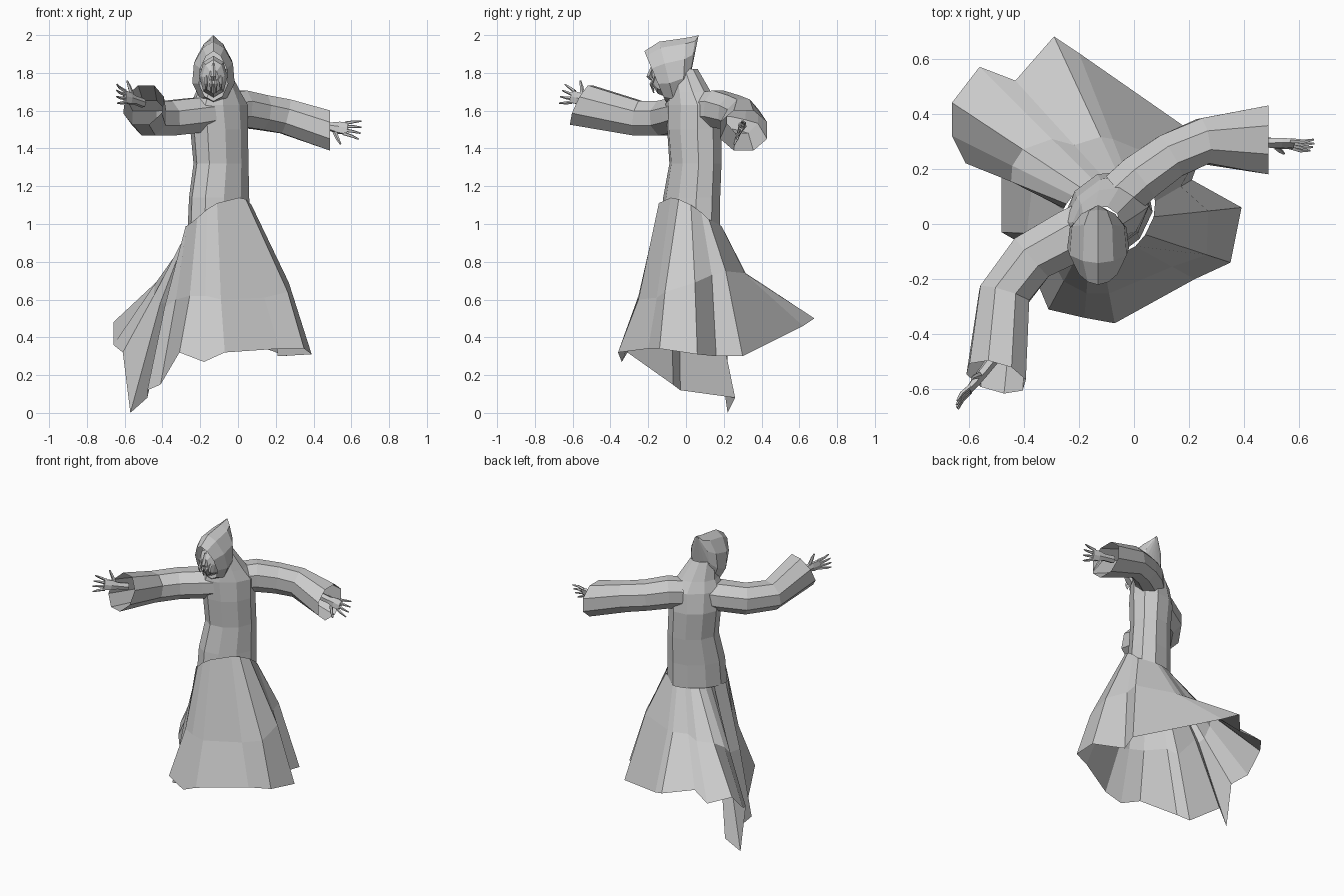
import bpy, bmesh, math
from mathutils import Vector

cube = bpy.data.objects.get("Cube")
if cube:
    bpy.data.objects.remove(cube)

grey = bpy.data.materials.new("plain grey")
grey.use_nodes = True
grey.diffuse_color = (0.6, 0.6, 0.6, 1)
grey.node_tree.nodes["Principled BSDF"].inputs["Base Color"].default_value = (0.6, 0.6, 0.6, 1)


def loft(name, rings, cap_start=False, cap_end=False):
    """Skin a list of equal-length closed rings with flat quads."""
    bm = bmesh.new()
    rows = [[bm.verts.new(p) for p in ring] for ring in rings]
    n = len(rows[0])
    for a, b in zip(rows, rows[1:]):
        for i in range(n):
            j = (i + 1) % n
            bm.faces.new((a[i], a[j], b[j], b[i]))
    if cap_start:
        bm.faces.new(rows[0][::-1])
    if cap_end:
        bm.faces.new(rows[-1])
    bmesh.ops.recalc_face_normals(bm, faces=bm.faces)
    mesh = bpy.data.meshes.new(name)
    bm.to_mesh(mesh)
    bm.free()
    mesh.materials.append(grey)
    obj = bpy.data.objects.new(name, mesh)
    bpy.context.collection.objects.link(obj)
    return obj


TWIST = math.radians(40)


def body_point(cx, cy, z, a, b, angle):
    """Point on the turned oval cross-section of the body."""
    t = angle - TWIST
    u, v = a * math.cos(t), b * math.sin(t)
    c, s = math.cos(TWIST), math.sin(TWIST)
    return Vector((cx + u * c - v * s, cy + u * s + v * c, z))


def tube(name, stations, sides=8, capped=False, end_axis=None):
    """Sleeve or finger: stations are (centre, half width, half height)."""
    pts = [Vector(s[0]) for s in stations]
    last = len(pts) - 1
    rings = []
    for i, (_, w, h) in enumerate(stations):
        along = (pts[min(i + 1, last)] - pts[max(i - 1, 0)]).normalized()
        if end_axis and i == last:
            along = Vector(end_axis).normalized()
        side = along.cross(Vector((0, 0, 1))).normalized()
        up = side.cross(along)
        rings.append([pts[i] + side * w * math.cos(t) + up * h * math.sin(t)
                      for t in (math.tau * (k + .5) / sides for k in range(sides))])
    return loft(name, rings, capped, capped)


# Torso and collar
torso = [(0.95, -.10, .02, .188, .138), (1.14, -.10, .03, .18, .13), (1.32, -.09, .05, .16, .125),
         (1.50, -.10, .045, .165, .135), (1.63, -.10, .035, .175, .12), (1.70, -.105, .02, .13, .10),
         (1.82, -.125, -.01, .08, .07)]
loft("robe_torso", [[body_point(cx, cy, z, a, b, math.tau * k / 10) for k in range(10)]
                    for z, cx, cy, a, b in torso])

# Wind-blown skirt: irregular hem, and for each fold its reach and height at the knee
hem = [(-.31, -.31, .32), (-.18, -.34, .27), (-.07, -.36, .32), (.22, -.20, .34),
       (.35, -.14, .34), (.39, .06, .31), (.21, .16, .30), (.26, .30, .30),
       (-.20, .62, .46), (-.29, .68, .50), (-.43, .52, .50), (-.56, .57, .46),
       (-.66, .44, .48), (-.66, .32, .36), (-.61, .22, .32), (-.57, .22, 0),
       (-.48, .26, .08), (-.48, -.03, .12), (-.41, -.07, .15)]
bend = [(.42, .62), (.54, .62), (.5, .60), (.62, .61), (.72, .64), (.62, .69),
        (.7, .73), (.5, .75), (.28, .74), (.26, .74), (.32, .74), (.36, .72),
        (.45, .72), (.5, .68), (.55, .62), (.5, .58), (.5, .58), (.55, .56), (.42, .60)]
start = math.atan2(hem[0][1] - .02, hem[0][0] + .1)
hip, knee = [], []
for i, (x, y, z) in enumerate(hem):
    true = (math.atan2(y - .02, x + .1) - start) % math.tau
    angle = start + .65 * true + .35 * math.tau * i / len(hem)
    rise = .15 * max(0, math.cos(angle + .85))
    top = body_point(-.10, .02, .99 + rise, .197, .145, angle)
    reach, height = bend[i]
    mid = top.lerp(Vector((x, y, z)), reach)
    mid.z = height
    hip.append(top)
    knee.append(mid)
loft("robe_skirt", [hip, knee, hem])

# Sleeves, open at the cuff
tube("left_sleeve", [((-.04, .11, 1.605), .095, .10), ((.02, .165, 1.61), .095, .105),
                     ((.13, .245, 1.59), .09, .10), ((.25, .30, 1.57), .09, .10),
                     ((.487, .305, 1.495), .135, .115)], end_axis=(1, 0, 0))
tube("right_sleeve", [((-.16, -.01, 1.585), .105, .095), ((-.23, -.045, 1.575), .105, .10),
                      ((-.37, -.12, 1.56), .10, .10), ((-.47, -.255, 1.56), .10, .10),
                      ((-.50, -.555, 1.63), .115, .125)], end_axis=(-.25, -.87, .43))


# Hands with a fan of fingers, rolled a little about the wrist
def hand(side, wrist, palm_end, reach, thumb_up, roll):
    wrist, palm = Vector(wrist), Vector(palm_end)
    along = (palm - wrist).normalized()
    level = along.cross(Vector((0, 0, 1))).normalized()
    up = level.cross(along) * math.cos(roll) + level * math.sin(roll)
    flat = along.cross(up)
    sections = [(-.07, .022, .026), (0, .02, .024), (.045, .018, .036), (.09, .012, .038)]
    rings = [[wrist + along * d + flat * w * math.cos(t) + up * h * math.sin(t)
              for t in (math.tau * k / 6 for k in range(6))] for d, w, h in sections]
    loft(side + "_palm", rings, True, True)
    for k in range(4):
        f = (k - 1.5) / 1.5
        base = palm + up * f * .03 - along * .01
        knuckle = base + along * reach * .5 + up * f * .012 + flat * .006
        tip = knuckle + along * reach * (.5 - .1 * abs(f)) + up * f * .01 - flat * .006
        tube(f"{side}_finger_{k + 1}", [(base, .009, .01), (knuckle, .008, .008),
                                        (tip, .004, .004)], 5, True)
    base = wrist.lerp(palm, .3) + up * thumb_up * .028
    joint = base + along * .02 + up * thumb_up * .035
    tube(side + "_thumb", [(base, .012, .012), (joint, .01, .01),
                           (joint + along * .02 + up * thumb_up * .03, .005, .005)], 5, True)


hand("left", (.49, .295, 1.515), (.575, .29, 1.505), .09, -1, -.4)
hand("right", (-.545, -.535, 1.655), (-.60, -.605, 1.675), .085, 1, .2)


# Pointed hood, open at the face
def hood_ring(y, low, high, width, lean):
    mid, half = (low + high) / 2, (high - low) / 2
    ring = []
    for k in range(10):
        t = math.tau * k / 10 + math.pi / 2
        z = half * math.sin(t)
        pinch = 1 - .25 * max(0, math.sin(t))
        ring.append((-.13 + width * pinch * math.cos(t), y + lean * z, mid + z))
    return ring


loft("hood", [hood_ring(-.165, 1.65, 1.915, .08, -.42),
              hood_ring(-.10, 1.63, 1.965, .118, -.25), hood_ring(-.01, 1.66, 1.985, .108, .05),
              hood_ring(.03, 1.71, 1.995, .07, .15), hood_ring(.062, 1.95, 2.0, .012, .2)],
     False, True)

# Face set back in the hood, with thin hanging beard strands
face = [(-.10, .075, .11), (-.15, .06, .09), (-.18, .025, .04)]
loft("face", [[(-.13 + w * math.cos(math.tau * k / 8), y, 1.78 + h * math.sin(math.tau * k / 8))
               for k in range(8)] for y, w, h in face], False, True)
loft("nose", [[(-.13 + w * math.cos(math.tau * k / 4), y + w * math.sin(math.tau * k / 4), z)
               for k in range(4)] for z, y, w in [(1.85, -.17, .008), (1.78, -.195, .015),
                                                  (1.76, -.18, .008)]], True, True)
for k in range(4):
    x = -.13 + (k - 1.5) * .026
    drop = .10 - .015 * abs(k - 1.5)
    stations = [(1.785, -.165, .009), (1.74, -.185, .008), (1.785 - drop, -.17, .003)]
    loft(f"beard_strand_{k + 1}",
         [[(x + w * math.cos(math.tau * j / 4), y + w * math.sin(math.tau * j / 4), z)
           for j in range(4)] for z, y, w in stations], True, True)
